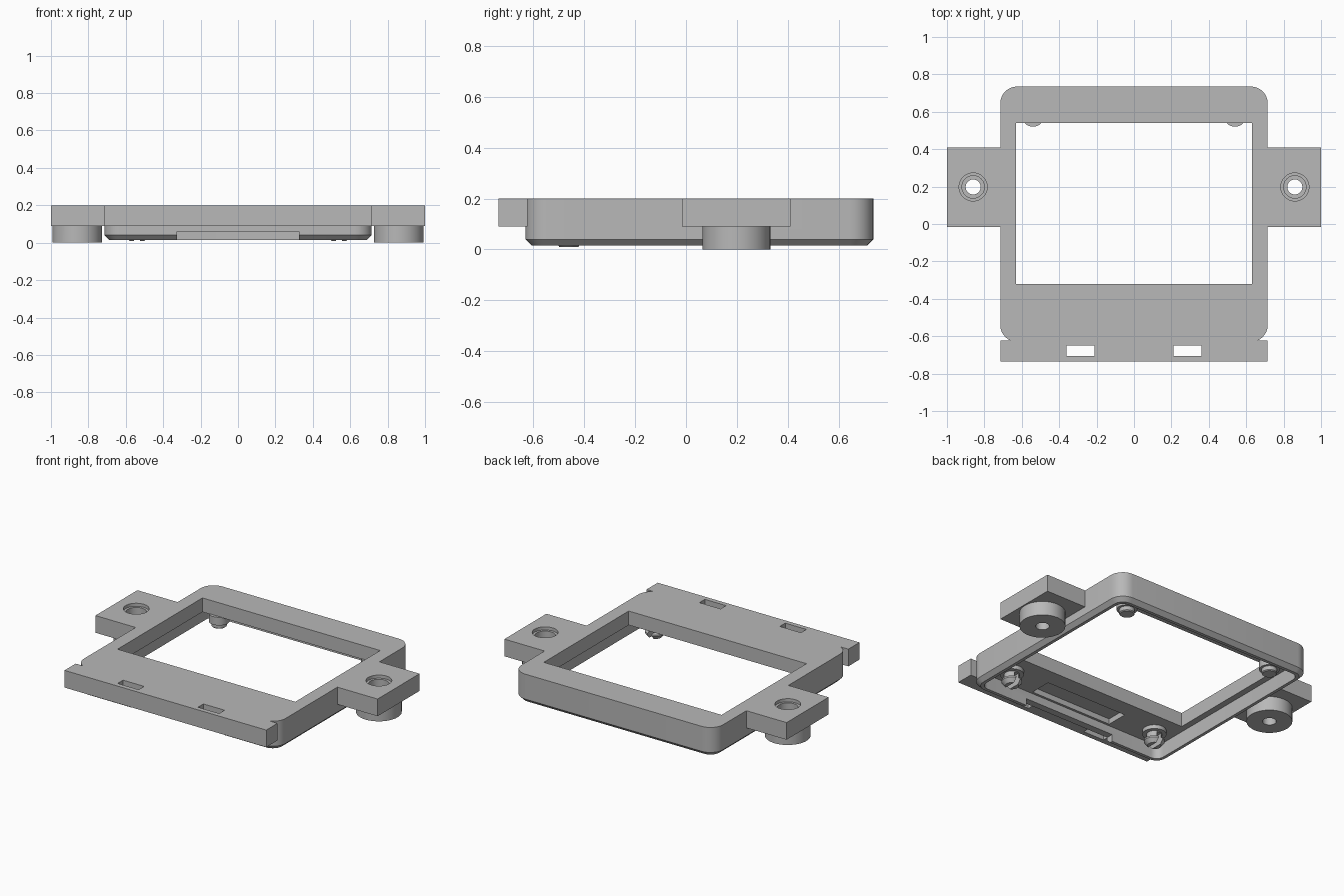
import bpy, bmesh, math

if "Cube" in bpy.data.objects:
    bpy.data.objects.remove(bpy.data.objects["Cube"])

grey = bpy.data.materials.new("matte_grey")
grey.diffuse_color = (0.48, 0.48, 0.48, 1)
grey.use_nodes = True
grey.node_tree.nodes["Principled BSDF"].inputs["Base Color"].default_value = grey.diffuse_color


def rounded_rect(x0, x1, y0, y1, r=0.0, steps=8):
    if r <= 0:
        return [(x0, y0), (x1, y0), (x1, y1), (x0, y1)]
    points = []
    corners = [(x1 - r, y1 - r), (x0 + r, y1 - r), (x0 + r, y0 + r), (x1 - r, y0 + r)]
    for i, (cx, cy) in enumerate(corners):
        for k in range(steps + 1):
            a = math.pi / 2 * (i + k / steps)
            points.append((cx + r * math.cos(a), cy + r * math.sin(a)))
    return points


def circle(x, y, r, n=48):
    return [(x + r * math.cos(2 * math.pi * i / n), y + r * math.sin(2 * math.pi * i / n))
            for i in range(n)]


def loft(name, sections):
    """Closed solid through (outline, z) sections, listed bottom to top."""
    bm = bmesh.new()
    rings = [[bm.verts.new((x, y, z)) for x, y in outline] for outline, z in sections]
    n = len(rings[0])
    for low, high in zip(rings, rings[1:]):
        for i in range(n):
            j = (i + 1) % n
            bm.faces.new((low[i], low[j], high[j], high[i]))
    bm.faces.new(rings[0][::-1])
    bm.faces.new(rings[-1])
    bmesh.ops.recalc_face_normals(bm, faces=bm.faces)
    mesh = bpy.data.meshes.new(name)
    bm.to_mesh(mesh)
    bm.free()
    mesh.materials.append(grey)
    ob = bpy.data.objects.new(name, mesh)
    bpy.context.collection.objects.link(ob)
    return ob


def box(name, x0, x1, y0, y1, z0, z1):
    outline = rounded_rect(x0, x1, y0, y1)
    return loft(name, [(outline, z0), (outline, z1)])


def turned(name, x, y, profile):
    return loft(name, [(circle(x, y, r), z) for r, z in profile])


def combine(target, other, operation):
    mod = target.modifiers.new("combine", 'BOOLEAN')
    mod.operation = operation
    mod.solver = 'EXACT'
    mod.object = other
    bpy.context.view_layer.objects.active = target
    bpy.ops.object.modifier_apply(modifier=mod.name)
    bpy.data.objects.remove(other, do_unlink=True)


# Frame body with a chamfered lower rim
frame = loft("frame", [
    (rounded_rect(-0.69, 0.69, -0.605, 0.71, 0.065), 0.015),
    (rounded_rect(-0.715, 0.715, -0.63, 0.735, 0.09), 0.04),
    (rounded_rect(-0.715, 0.715, -0.63, 0.735, 0.09), 0.20)])

# Front strip and side tabs
combine(frame, box("front_strip", -0.715, 0.715, -0.735, -0.622, 0.09, 0.20), 'UNION')
for s in (-1, 1):
    xs = sorted((s * 0.70, s * 1.0))
    combine(frame, box("side_tab", *xs, -0.015, 0.41, 0.09, 0.20), 'UNION')

# Hollow underside, window opening, shallow recess and front wall notch
cavity = rounded_rect(-0.67, 0.67, -0.585, 0.69, 0.05)
combine(frame, loft("cavity", [(cavity, -0.1), (cavity, 0.11)]), 'DIFFERENCE')
combine(frame, box("opening", -0.63, 0.63, -0.32, 0.54, -0.1, 0.3), 'DIFFERENCE')
combine(frame, box("recess", -0.29, 0.29, -0.57, -0.43, 0.05, 0.145), 'DIFFERENCE')
combine(frame, box("notch", -0.325, 0.325, -0.68, -0.57, -0.1, 0.06), 'DIFFERENCE')

for s in (-1, 1):
    # Strap slots
    xs = sorted((s * 0.21, s * 0.36))
    combine(frame, box("slot", *xs, -0.705, -0.65, 0.0, 0.3), 'DIFFERENCE')
    # Mounting feet under the tabs, with stepped screw holes
    combine(frame, turned("foot", s * 0.86, 0.198, [(0.133, 0.0), (0.133, 0.10)]), 'UNION')
    hole = [(0.04, -0.05), (0.04, 0.08), (0.06, 0.08), (0.06, 0.18), (0.075, 0.18), (0.075, 0.25)]
    combine(frame, turned("hole", s * 0.86, 0.198, hole), 'DIFFERENCE')

parts = [frame]
for s, side in ((-1, "left"), (1, "right")):
    # Back locating pegs with a narrower tip
    parts.append(turned("back_peg_" + side, s * 0.54, 0.58,
                        [(0.04, 0.03), (0.045, 0.035), (0.045, 0.06), (0.06, 0.06), (0.06, 0.112)]))
    # Front split snap pegs with a barbed head
    clip = turned("front_clip_" + side, s * 0.54, -0.46,
                  [(0.04, 0.01), (0.06, 0.035), (0.06, 0.045), (0.045, 0.05),
                   (0.045, 0.085), (0.07, 0.085), (0.07, 0.112)])
    combine(clip, box("split", s * 0.54 - 0.015, s * 0.54 + 0.015, -0.6, -0.3, -0.1, 0.08), 'DIFFERENCE')
    parts.append(clip)

# Smooth the curved walls, keep hard edges
bpy.ops.object.select_all(action='DESELECT')
for ob in parts:
    ob.select_set(True)
bpy.context.view_layer.objects.active = frame
bpy.ops.object.shade_smooth_by_angle(angle=math.radians(30))
